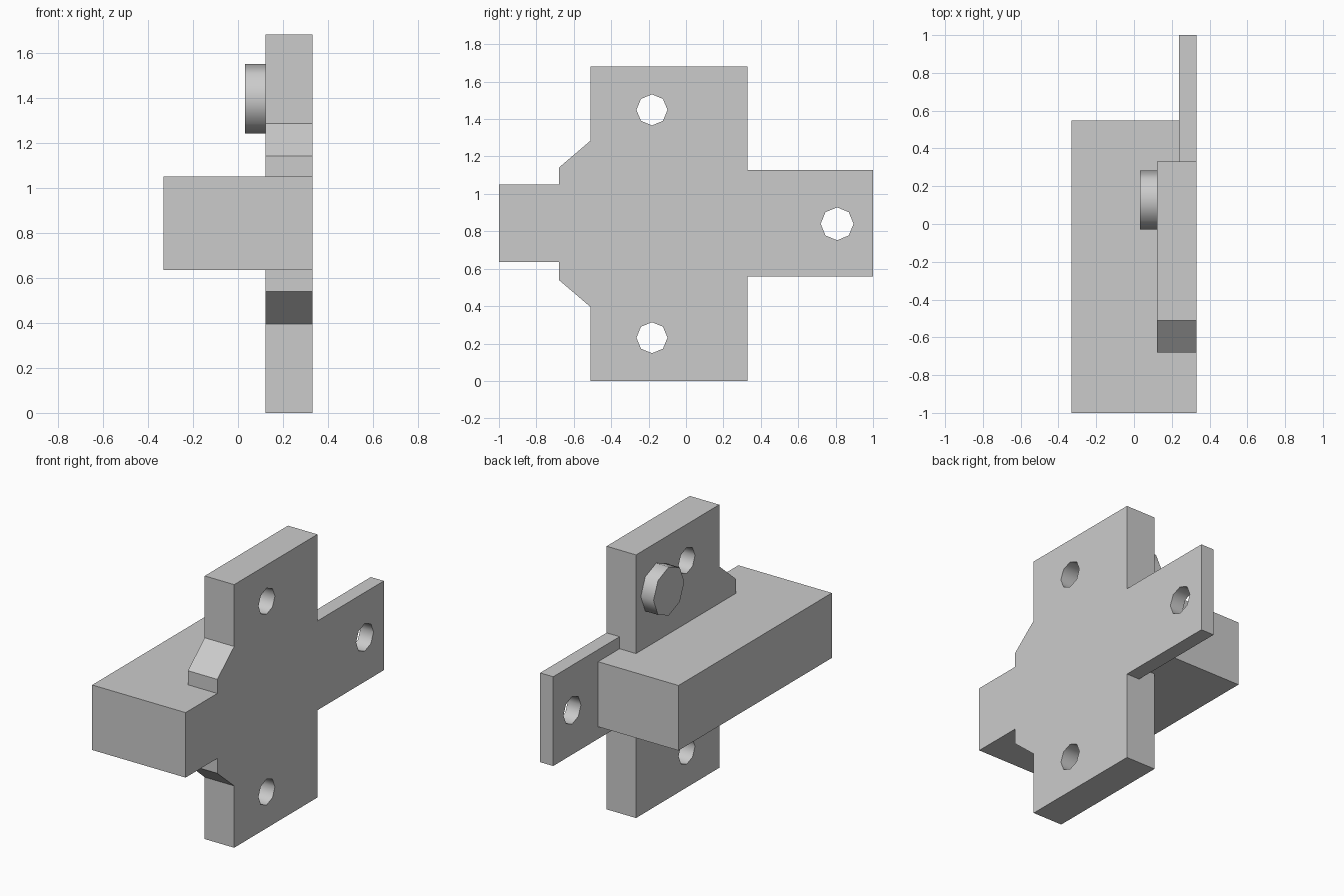
import bpy, bmesh
from math import cos, sin, tau, radians

if "Cube" in bpy.data.objects:
    bpy.data.objects.remove(bpy.data.objects["Cube"])


def prism(name, profile, lo, hi, axis='X'):
    """Extrude a (y, z) profile along X, or an (x, y) profile along Z."""
    bm = bmesh.new()
    place = (lambda a, b, h: (h, a, b)) if axis == 'X' else (lambda a, b, h: (a, b, h))
    face = bm.faces.new([bm.verts.new(place(a, b, lo)) for a, b in profile])
    geom = bmesh.ops.extrude_face_region(bm, geom=[face])['geom']
    verts = [e for e in geom if isinstance(e, bmesh.types.BMVert)]
    bmesh.ops.translate(bm, verts=verts, vec=place(0, 0, hi - lo))
    bmesh.ops.recalc_face_normals(bm, faces=bm.faces)
    mesh = bpy.data.meshes.new(name)
    bm.to_mesh(mesh)
    bm.free()
    obj = bpy.data.objects.new(name, mesh)
    bpy.context.collection.objects.link(obj)
    return obj


def octagon(y, z, r):
    return [(y + r * cos(i * tau / 8), z + r * sin(i * tau / 8)) for i in range(8)]


def select(obj):
    bpy.ops.object.select_all(action='DESELECT')
    obj.select_set(True)
    bpy.context.view_layer.objects.active = obj


def drill(obj, y, z, r):
    cutter = prism("hole_cutter", octagon(y, z, r), -0.2, 0.6)
    cutter.hide_render = True
    mod = obj.modifiers.new("hole", 'BOOLEAN')
    mod.operation = 'DIFFERENCE'
    mod.solver = 'EXACT'
    mod.object = cutter
    select(obj)
    bpy.ops.object.modifier_apply(modifier=mod.name)
    bpy.data.objects.remove(cutter)


def smooth(obj):
    select(obj)
    bpy.ops.object.shade_smooth_by_angle(angle=radians(47))


# Upright mounting plate, with chamfered shoulders mirrored about its mid height
MID = 0.84
lower = [(-0.68, 0.54), (-0.51, 0.395), (-0.51, 0.0), (0.33, 0.0)]
upper = [(y, 2 * MID - z) for y, z in reversed(lower)]
plate = prism("mounting_plate", lower + upper, 0.122, 0.33)
for side in (-1, 1):
    drill(plate, -0.182, MID + side * 0.609, 0.083)
smooth(plate)

# Thin rear tab with one hole
tab = prism("rear_tab", [(0.33, 0.557), (1.0, 0.557), (1.0, 1.127), (0.33, 1.127)], 0.238, 0.33)
drill(tab, 0.808, MID, 0.088)
smooth(tab)

# Long bar, notched so it fits round the plate and tab
prism("latch_bar", [(-0.33, -1.0), (0.33, -1.0), (0.33, -0.68), (0.122, -0.68),
                    (0.122, 0.33), (0.238, 0.33), (0.238, 0.547), (-0.33, 0.547)],
      0.635, 1.05, 'Z')

# Round button on the inner face of the plate
button = prism("round_button", octagon(0.127, 1.395, 0.155), 0.032, 0.122)
smooth(button)
